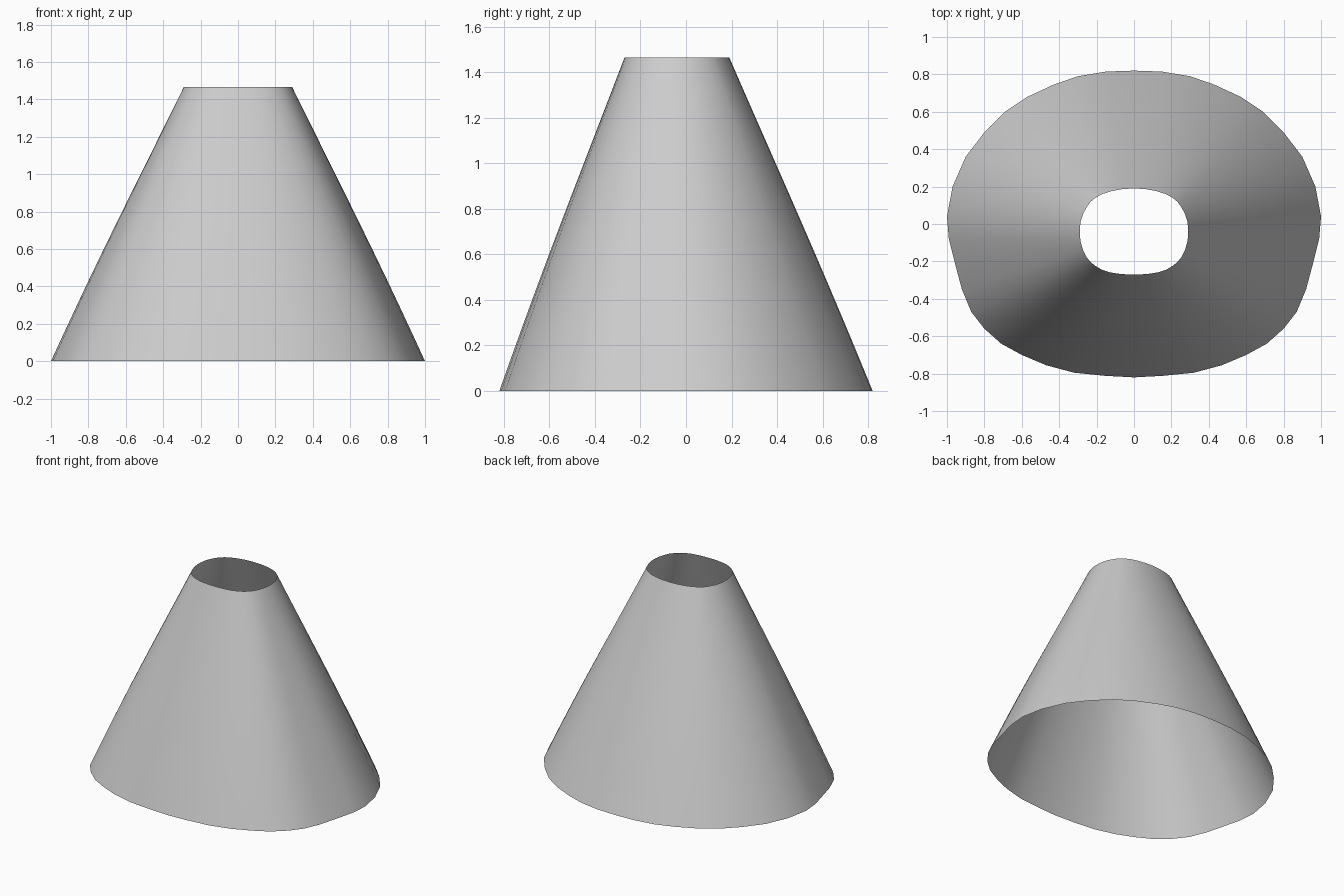
import bpy, bmesh, math

if "Cube" in bpy.data.objects:
    bpy.data.objects.remove(bpy.data.objects["Cube"])

# half outlines (x, y), from back centre round the right side to front centre
base = [(0, .82), (.15, .815), (.3, .79), (.43, .745), (.57, .68), (.69, .6), (.8, .49),
        (.9, .36), (.97, .2), (1, .04), (.99, -.08), (.96, -.2), (.92, -.35), (.87, -.47),
        (.8, -.56), (.71, -.64), (.6, -.7), (.47, -.755), (.32, -.795), (.15, -.812), (0, -.82)]
rim = [(0, .19), (.06, .187), (.12, .176), (.17, .16), (.207, .14), (.233, .118), (.253, .09),
       (.272, .055), (.285, .015), (.29, -.03), (.289, -.065), (.284, -.1), (.272, -.14),
       (.255, -.175), (.235, -.2), (.21, -.222), (.175, -.243), (.13, -.258), (.09, -.265),
       (.045, -.269), (0, -.27)]
HEIGHT = 1.465
ROWS = 10


def full(half):
    """Mirror a half outline across x = 0."""
    return half + [(-x, y) for x, y in half[-2:0:-1]]


# open tapered shell lofted between the two outlines, with a very slight bulge
bm = bmesh.new()
rings = []
for r in range(ROWS + 1):
    t = r / ROWS
    swell = 1 + 0.012 * math.sin(math.pi * t)
    rings.append([bm.verts.new(((ax + (bx - ax) * t) * swell,
                                (ay + (by - ay) * t) * swell, HEIGHT * t))
                  for (ax, ay), (bx, by) in zip(full(base), full(rim))])
n = len(rings[0])
for lo, hi in zip(rings, rings[1:]):
    for i in range(n):
        j = (i + 1) % n
        bm.faces.new((lo[j], lo[i], hi[i], hi[j]))
mesh = bpy.data.meshes.new("tapered_shell")
bm.to_mesh(mesh)
bm.free()
shell = bpy.data.objects.new("tapered_shell", mesh)
bpy.context.collection.objects.link(shell)
mesh.shade_smooth()
